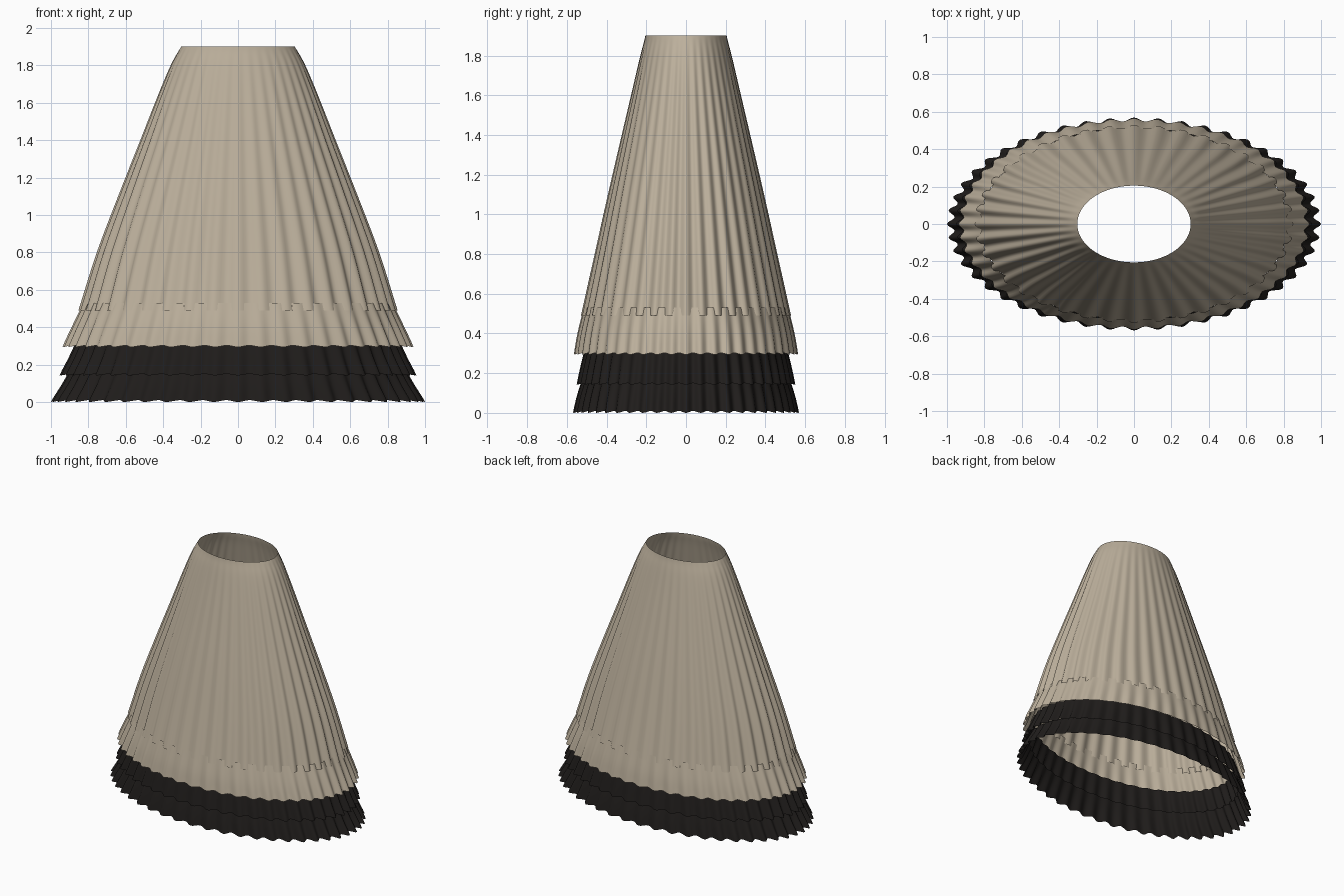
import bpy, bmesh, math

if "Cube" in bpy.data.objects:
    bpy.data.objects.remove(bpy.data.objects["Cube"])

def material(name, rgb):
    m = bpy.data.materials.new(name)
    m.diffuse_color = (*rgb, 1)
    m.use_nodes = True
    m.node_tree.nodes["Principled BSDF"].inputs["Base Color"].default_value = m.diffuse_color
    return m

cloth = material("beige_cloth", (0.50, 0.43, 0.33))
dark = material("dark_cloth", (0.014, 0.012, 0.011))

def interpolate(profile, steps):
    """Catmull-Rom through (z, half width, half depth, pleat amount)."""
    out = []
    n = len(profile)
    for i in range(n - 1):
        b, c = profile[i], profile[i + 1]
        a = profile[i - 1] if i else [2 * p - q for p, q in zip(b, c)]
        d = profile[i + 2] if i + 2 < n else [2 * q - p for p, q in zip(b, c)]
        for s in range(steps):
            t = s / steps
            out.append([0.5 * (2*q + (r-p)*t + (2*p-5*q+4*r-u)*t*t + (3*q-p-3*r+u)*t**3)
                        for p, q, r, u in zip(a, b, c, d)])
    out.append(list(profile[-1]))
    return out

def pleated_tier(name, profile, pleats, mat, hem=0.0, steps=4):
    """Open elliptical sheet with pleats fading along its height."""
    bm = bmesh.new()
    seg = pleats * 8
    rings = []
    rows = interpolate(profile, steps)
    for k, (z, rx, ry, amp) in enumerate(rows):
        ring = []
        for i in range(seg):
            a = 2 * math.pi * i / seg
            w = math.cos(pleats * a)
            r = 1 + amp * w
            dz = -hem * w if k == 0 else 0
            ring.append(bm.verts.new((rx * r * math.cos(a), ry * r * math.sin(a), z + dz)))
        rings.append(ring)
    for lo, hi in zip(rings, rings[1:]):
        for i in range(seg):
            j = (i + 1) % seg
            bm.faces.new((lo[i], lo[j], hi[j], hi[i])).smooth = True
    me = bpy.data.meshes.new(name)
    bm.to_mesh(me)
    bm.free()
    me.materials.append(mat)
    ob = bpy.data.objects.new(name, me)
    bpy.context.collection.objects.link(ob)
    return ob

# Main skirt body, hem to waist
pleated_tier("skirt_body", [
    (0.49, 0.838, 0.520, 0.018), (0.80, 0.743, 0.453, 0.016),
    (1.10, 0.632, 0.388, 0.014), (1.40, 0.516, 0.320, 0.012),
    (1.65, 0.420, 0.263, 0.009), (1.80, 0.358, 0.229, 0.005),
    (1.87, 0.321, 0.211, 0.002), (1.90, 0.303, 0.205, 0.0)], 40, cloth)

# Beige flounce under the body hem
pleated_tier("beige_flounce", [
    (0.298, 0.925, 0.557, 0.014), (0.40, 0.880, 0.541, 0.011),
    (0.53, 0.822, 0.512, 0.006)], 48, cloth, 0.004)

# Two dark ruffles at the bottom
pleated_tier("upper_dark_ruffle", [
    (0.146, 0.935, 0.540, 0.020), (0.24, 0.890, 0.522, 0.016),
    (0.34, 0.850, 0.500, 0.010)], 48, dark, 0.004)
pleated_tier("lower_dark_ruffle", [
    (0.005, 0.980, 0.558, 0.020), (0.09, 0.930, 0.540, 0.016),
    (0.18, 0.885, 0.515, 0.010)], 48, dark, 0.005)
